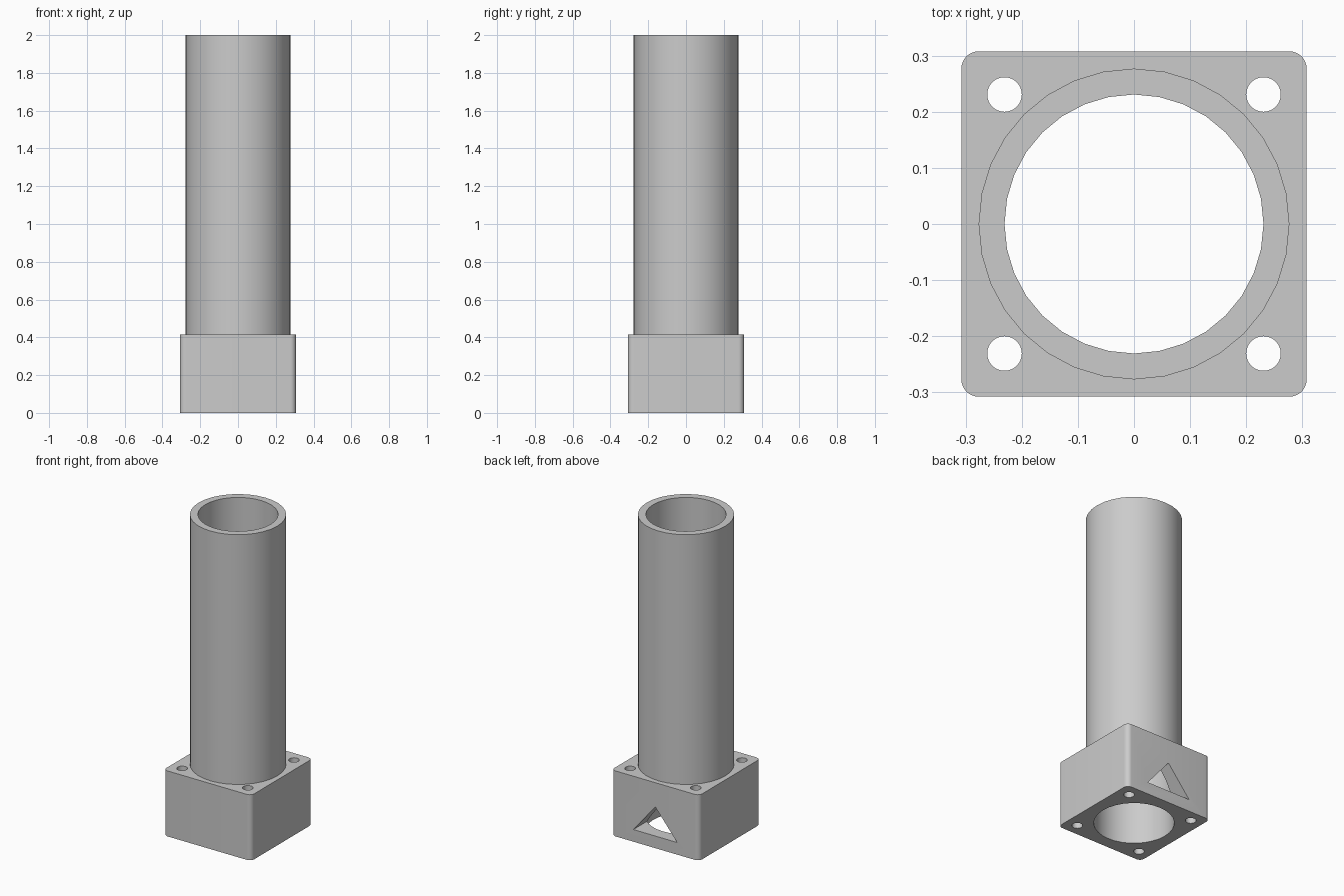
import bpy
import bmesh
import math

if "Cube" in bpy.data.objects:
    bpy.data.objects.remove(bpy.data.objects["Cube"], do_unlink=True)

U = 2 / 130            # one design unit
HALF = 20 * U          # half width of the square base
BASE_H = 27 * U
TUBE_R = 18 * U
BORE_R = 15 * U
HOLE_R = 2 * U
CORNER_R = 2 * U
SIDES = 32

grey = bpy.data.materials.new("plain grey")
grey.use_nodes = True
colour = (0.6, 0.6, 0.6, 1)
grey.diffuse_color = colour
grey.node_tree.nodes["Principled BSDF"].inputs["Base Color"].default_value = colour


def circle(radius, cx=0, cy=0, sides=SIDES):
    return [(cx + radius * math.cos(math.tau * i / sides),
             cy + radius * math.sin(math.tau * i / sides)) for i in range(sides)]


def rounded_square(half, radius, steps=8):
    points = []
    for quarter, (sx, sy) in enumerate([(1, 1), (-1, 1), (-1, -1), (1, -1)]):
        for i in range(steps + 1):
            a = math.pi / 2 * (quarter + i / steps)
            points.append((sx * (half - radius) + radius * math.cos(a),
                           sy * (half - radius) + radius * math.sin(a)))
    return points


def prism(name, profile, start, end, along_y=False):
    """Extrude a closed profile along z, or an (x, z) profile along y."""
    bm = bmesh.new()
    verts = [bm.verts.new((a, start, b) if along_y else (a, b, start)) for a, b in profile]
    face = bm.faces.new(verts)
    moved = bmesh.ops.extrude_face_region(bm, geom=[face])["geom"]
    step = (0, end - start, 0) if along_y else (0, 0, end - start)
    bmesh.ops.translate(bm, vec=step,
                        verts=[g for g in moved if isinstance(g, bmesh.types.BMVert)])
    bmesh.ops.recalc_face_normals(bm, faces=bm.faces)
    mesh = bpy.data.meshes.new(name)
    bm.to_mesh(mesh)
    bm.free()
    mesh.materials.append(grey)
    obj = bpy.data.objects.new(name, mesh)
    bpy.context.collection.objects.link(obj)
    return obj


def activate(obj):
    bpy.ops.object.select_all(action="DESELECT")
    obj.select_set(True)
    bpy.context.view_layer.objects.active = obj


def cut(target, cutter):
    mod = target.modifiers.new("cut", "BOOLEAN")
    mod.operation = "DIFFERENCE"
    mod.solver = "EXACT"
    mod.object = cutter
    activate(target)
    bpy.ops.object.modifier_apply(modifier=mod.name)
    bpy.data.objects.remove(cutter, do_unlink=True)


# Square base with bore, four corner holes and a triangular opening in the back
base = prism("base_block", rounded_square(HALF, CORNER_R), 0, BASE_H)
cut(base, prism("bore_cutter", circle(BORE_R), -0.1, BASE_H + 0.1))
for sx in (-1, 1):
    for sy in (-1, 1):
        hole = circle(HOLE_R, sx * BORE_R, sy * BORE_R)
        cut(base, prism("hole_cutter", hole, -0.1, BASE_H + 0.1))
triangle = [(-10 * U, 5 * U), (10 * U, 5 * U), (0, 17 * U)]
cut(base, prism("opening_cutter", triangle, 0, HALF + 0.1, along_y=True))

# Long hollow tube standing on the base
tube = prism("tube", circle(TUBE_R), BASE_H, 2)
cut(tube, prism("tube_bore_cutter", circle(BORE_R), BASE_H - 0.1, 2.1))

for obj in (base, tube):
    activate(obj)
    bpy.ops.object.shade_smooth_by_angle(angle=math.radians(30))
